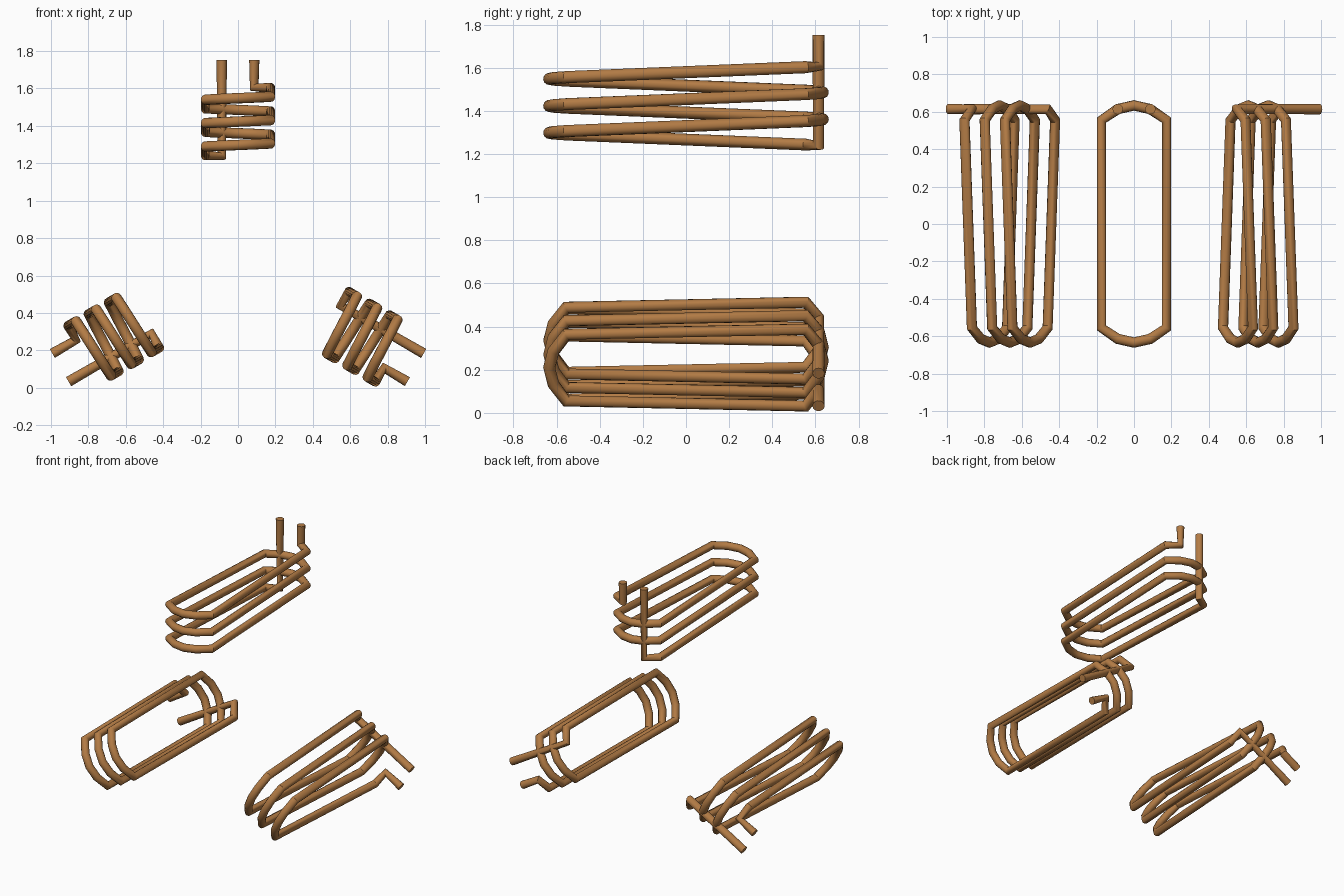
import bpy, math
from mathutils import Matrix, Vector

if "Cube" in bpy.data.objects:
    bpy.data.objects.remove(bpy.data.objects["Cube"])

R = 0.028                 # wire radius
HUB_Z = 0.656             # centre the three coils are arranged around
HALF_W, STRAIGHT, BULGE = 0.174, 0.555, 0.079
PITCH, MID_Z, TOP_Z = 0.125, 1.423, 1.752
TURNS = 3

mat = bpy.data.materials.new("copper")
mat.diffuse_color = (0.45, 0.2, 0.06, 1)
mat.use_nodes = True
mat.node_tree.nodes["Principled BSDF"].inputs["Base Color"].default_value = mat.diffuse_color


def end_y(x):
    return STRAIGHT + BULGE * (1 - (x / HALF_W) ** 2)


# one racetrack turn, starting at the middle of the back end
h = HALF_W
loop = [(x, end_y(x)) for x in (0, -h / 2, -h)]
loop += [(x, -end_y(x)) for x in (-h, -h / 2, 0, h / 2, h)]
loop += [(x, end_y(x)) for x in (h, h / 2)]
n = len(loop)

# wind the turns, rising evenly with wire length
flat = [Vector((*loop[i % n], 0)) for i in range(1, TURNS * n)]
dist = [0]
for a, b in zip(flat, flat[1:]):
    dist.append(dist[-1] + (b - a).length)
turn_len = sum((Vector(loop[i]) - Vector(loop[i - 1])).length for i in range(n))
path = [Vector((p.x, p.y, MID_Z - HUB_Z + PITCH * (d - dist[-1] / 2) / turn_len))
        for p, d in zip(flat, dist)]

# straight leads at both wire ends
for index, pos in ((0, 0), (-1, len(path) + 1)):
    p = path[index]
    path.insert(pos, Vector((p.x, p.y, TOP_Z - HUB_Z)))


def coil(name, angle):
    cu = bpy.data.curves.new(name, 'CURVE')
    cu.dimensions = '3D'
    cu.bevel_depth = R
    cu.bevel_resolution = 4
    cu.use_fill_caps = True
    sp = cu.splines.new('POLY')
    sp.points.add(len(path) - 1)
    m = Matrix.Translation((0, 0, HUB_Z)) @ Matrix.Rotation(angle, 4, 'Y')
    for pt, p in zip(sp.points, path):
        pt.co = (*(m @ p), 1)
    ob = bpy.data.objects.new(name, cu)
    bpy.context.collection.objects.link(ob)
    bpy.ops.object.select_all(action='DESELECT')
    ob.select_set(True)
    bpy.context.view_layer.objects.active = ob
    bpy.ops.object.convert(target='MESH')
    ob = bpy.context.object
    ob.data.materials.clear()
    ob.data.materials.append(mat)
    bpy.ops.object.shade_smooth_by_angle(angle=math.radians(40))


# three coils, a third of a circle apart
for name, deg in (("top_coil", 0), ("right_coil", 120), ("left_coil", 240)):
    coil(name, math.radians(deg))
